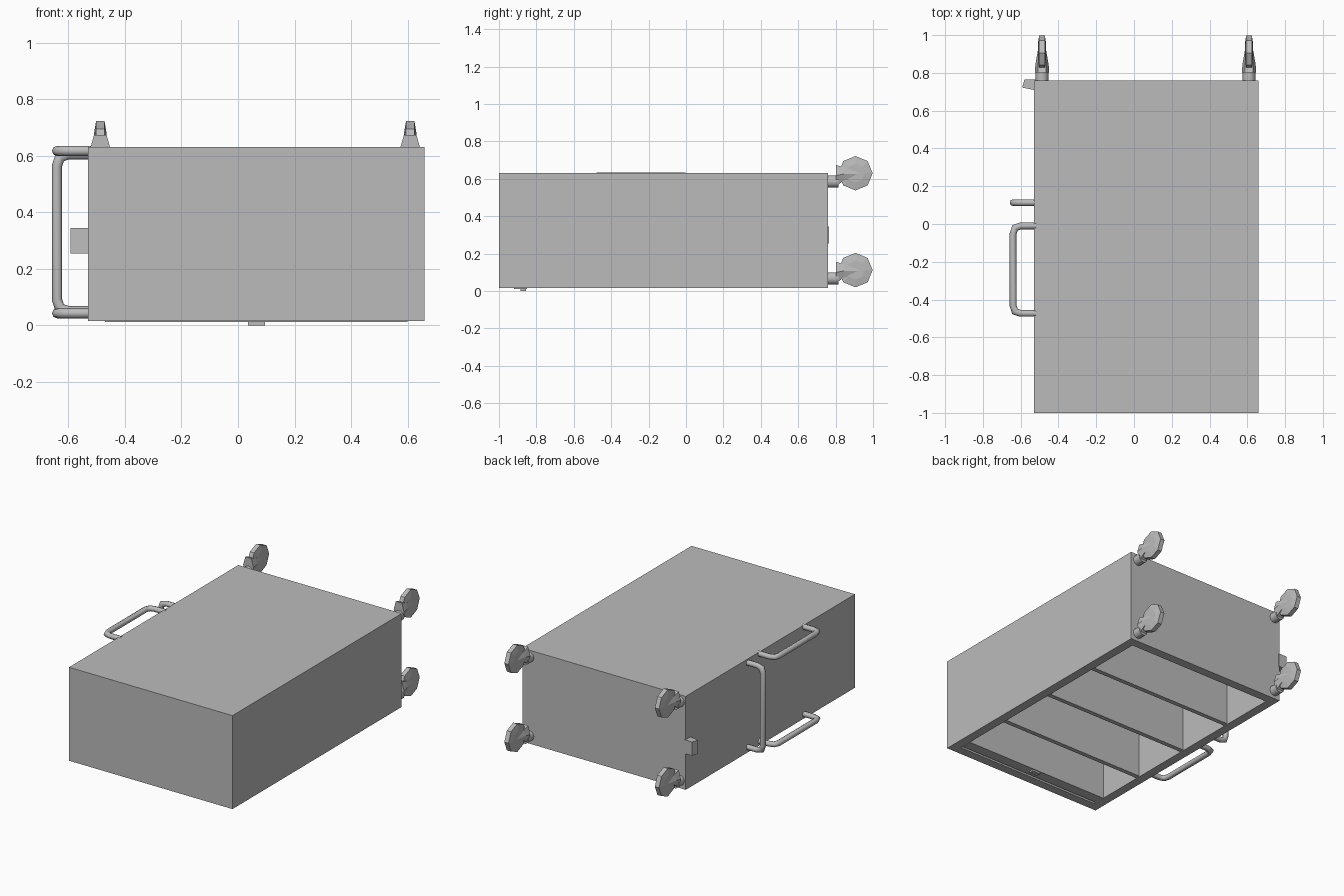
import bpy, bmesh, math
from mathutils import Vector

cube = bpy.data.objects.get("Cube")
if cube:
    bpy.data.objects.remove(cube, do_unlink=True)

grey = bpy.data.materials.new("plain grey")
grey.use_nodes = True
GREY = (0.5, 0.5, 0.5, 1)
grey.diffuse_color = GREY
bsdf = next(n for n in grey.node_tree.nodes if n.type == 'BSDF_PRINCIPLED')
bsdf.inputs["Base Color"].default_value = GREY
bsdf.inputs["Roughness"].default_value = 0.6


def finish(name, bm, smooth=False):
    """Turn a bmesh into a named grey object."""
    bmesh.ops.recalc_face_normals(bm, faces=bm.faces)
    mesh = bpy.data.meshes.new(name)
    bm.to_mesh(mesh)
    bm.free()
    mesh.materials.append(grey)
    obj = bpy.data.objects.new(name, mesh)
    bpy.context.collection.objects.link(obj)
    if smooth:
        bpy.ops.object.select_all(action='DESELECT')
        obj.select_set(True)
        bpy.context.view_layer.objects.active = obj
        bpy.ops.object.shade_smooth_by_angle(angle=math.radians(50))
    return obj


def box(name, x, y, z):
    """Box from (min, max) pairs."""
    bm = bmesh.new()
    bmesh.ops.create_cube(bm, size=1)
    for v in bm.verts:
        v.co = [r[0] if c < 0 else r[1] for c, r in zip(v.co, (x, y, z))]
    return finish(name, bm)


def loft(name, rings, smooth=False):
    """Skin a list of equal point rings and cap both ends."""
    bm = bmesh.new()
    vs = [[bm.verts.new(p) for p in ring] for ring in rings]
    n = len(vs[0])
    for a, b in zip(vs, vs[1:]):
        for i in range(n):
            j = (i + 1) % n
            bm.faces.new((a[i], a[j], b[j], b[i]))
    bm.faces.new(vs[0])
    bm.faces.new(vs[-1])
    return finish(name, bm, smooth)


def tube(name, path, up, radius=0.018, sides=8):
    """Mitred tube along a planar path; up is the plane normal."""
    pts, up = [Vector(p) for p in path], Vector(up)
    rings = []
    for i, p in enumerate(pts):
        before = (p - pts[i - 1]).normalized() if i else None
        after = (pts[i + 1] - p).normalized() if i + 1 < len(pts) else None
        tangent = ((before or after) + (after or before)).normalized()
        stretch = 1 / tangent.dot(before or after)
        side = tangent.cross(up) * stretch
        rings.append([p + radius * (side * math.cos(a) + up * math.sin(a))
                      for a in (math.tau * k / sides for k in range(sides))])
    return loft(name, rings, True)


# Cabinet body, hollow and open underneath
LEFT, RIGHT, FRONT, BACK = 0.66, -0.53, -1.0, 0.76
BASE, TOP, RIM = 0.015, 0.63, 0.06
IN_X, IN_Y = (RIGHT + RIM, LEFT - RIM), (FRONT + RIM, BACK - RIM)


def rect(x, y, z):
    return [(x[0], y[0], z), (x[1], y[0], z), (x[1], y[1], z), (x[0], y[1], z)]


OUT = ((RIGHT, LEFT), (FRONT, BACK))
loft("cabinet", [rect(*OUT, TOP), rect(*OUT, BASE),
                 rect(IN_X, IN_Y, BASE), rect(IN_X, IN_Y, TOP - RIM)])

# Shelves
for i, y in enumerate((0.33, -0.09, -0.51)):
    box(f"shelf_{i + 1}", IN_X, (y - 0.03, y), (BASE + 0.005, TOP - RIM))

# Retracted door panel with its lip and latch
box("door_panel", IN_X, (-0.92, -0.85), (0.012, TOP - RIM))
box("door_latch", (0.035, 0.095), (-0.885, -0.855), (0, 0.02))

# Grab handles on the side
OUTER, BEND = -0.64, 0.04


def handle(name, axis, lo, hi, fixed):
    flat = [(RIGHT + 0.01, lo), (OUTER + BEND, lo), (OUTER + BEND / 4, lo + BEND / 4),
            (OUTER, lo + BEND), (OUTER, hi - BEND), (OUTER + BEND / 4, hi - BEND / 4),
            (OUTER + BEND, hi), (RIGHT + 0.01, hi)]
    if axis == 'y':
        tube(name, [(x, t, fixed) for x, t in flat], (0, 0, 1))
    else:
        tube(name, [(x, fixed, t) for x, t in flat], (0, 1, 0))


handle("upper_handle", 'y', -0.473, -0.01, 0.617)
handle("lower_handle", 'y', -0.473, -0.01, 0.043)
handle("cross_handle", 'z', 0.05, 0.605, 0.113)

# Small wedge bracket near the back corner
wedge = [(-0.52, 0.765), (-0.58, 0.765), (-0.592, 0.722), (-0.52, 0.708)]
loft("side_bracket", [[(x, y, z) for x, y in wedge] for z in (0.255, 0.345)])


# Casters
def disc_y(cx, cz, y, r, sides=10):
    return [(cx + r * math.cos(math.tau * k / sides), y,
             cz + r * math.sin(math.tau * k / sides)) for k in range(sides)]


def caster(tag, x, z):
    loft(f"caster_stem_{tag}", [disc_y(x, z, y, 0.034) for y in (BACK - 0.01, 0.815)], True)
    # Octagonal wheel with a thinner, bevelled tread
    cy, cz = 0.906, z + 0.044
    rings = []
    for dx, r in ((-0.022, 0.05), (-0.015, 0.092), (0.015, 0.092), (0.022, 0.05)):
        rings.append([(x + dx, cy + r * math.cos(math.tau * k / 8),
                       cz + r * math.sin(math.tau * k / 8)) for k in range(8)])
    loft(f"caster_wheel_{tag}", rings)
    # Hood tapering from the stem to the axle
    hood = []
    for y, low, high, wide, narrow in ((0.803, -0.025, 0.088, 0.038, 0.022),
                                       (0.845, 0.005, 0.075, 0.035, 0.022),
                                       (0.93, 0.025, 0.055, 0.02, 0.018)):
        mid = (low + high) / 2
        hood.append([(x + s * w, y, z + h) for s, w, h in
                     ((-1, narrow, low), (1, narrow, low), (1, wide, mid),
                      (1, narrow, high), (-1, narrow, high), (-1, wide, mid))])
    loft(f"caster_hood_{tag}", hood)


for side, x in (("right", -0.487), ("left", 0.609)):
    for level, z in (("upper", 0.586), ("lower", 0.068)):
        caster(f"{level}_{side}", x, z)
